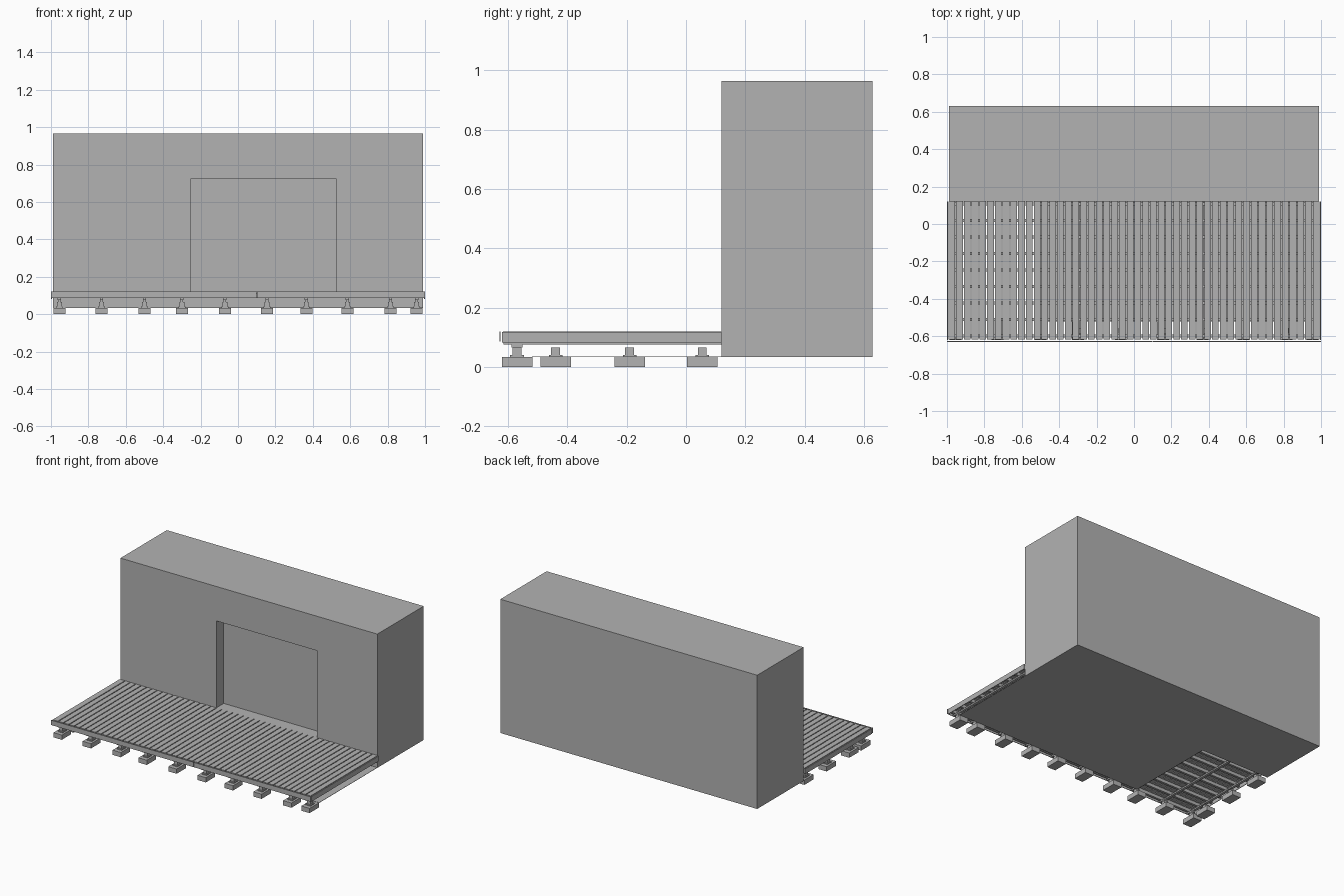
import bpy
import bmesh

cube = bpy.data.objects.get("Cube")
if cube:
    bpy.data.objects.remove(cube, do_unlink=True)

grey = bpy.data.materials.new("plain grey")
grey.use_nodes = True
grey.diffuse_color = (0.45, 0.45, 0.45, 1)
grey.node_tree.nodes["Principled BSDF"].inputs["Base Color"].default_value = (0.45, 0.45, 0.45, 1)


def finish(name, bm):
    mesh = bpy.data.meshes.new(name)
    bm.normal_update()
    bm.to_mesh(mesh)
    bm.free()
    mesh.materials.append(grey)
    obj = bpy.data.objects.new(name, mesh)
    bpy.context.collection.objects.link(obj)
    return obj


def add_box(bm, x, y, z):
    """Add a box spanning the (low, high) pairs x, y and z."""
    verts = bmesh.ops.create_cube(bm, size=1)["verts"]
    for v in verts:
        v.co = [a + (b - a) * (c + 0.5) for c, (a, b) in zip(v.co, (x, y, z))]


def boxes(name, spans):
    bm = bmesh.new()
    for span in spans:
        add_box(bm, *span)
    return finish(name, bm)


def around(centre, width):
    return (centre - width / 2, centre + width / 2)


# Building block with a shallow doorway recess
WALL = 0.12
building = boxes("building", [((-0.99, 0.99), (WALL, 0.63), (0.033, 0.965))])
cutter = boxes("doorway_cutter", [((-0.25, 0.525), (WALL - 0.1, WALL + 0.08), (0.12, 0.725))])
cutter.hide_render = True
cut = building.modifiers.new("doorway", "BOOLEAN")
cut.object = cutter
cut.solver = "EXACT"
bpy.context.view_layer.objects.active = building
building.select_set(True)
bpy.ops.object.modifier_apply(modifier=cut.name)
bpy.data.objects.remove(cutter, do_unlink=True)

# Slab beside the building, left open at one corner
boxes("ground_slab", [((-0.46, 0.99), (-0.52, WALL), (0.033, 0.035))])

# Deck boards running front to back
BOARDS = 48
pitch = 1.99 / BOARDS
boxes("deck_boards", [
    (around(-0.995 + (i + 0.5) * pitch, pitch - 0.006), (-0.618, WALL), (0.108, 0.12))
    for i in range(BOARDS)])

# Joists across the deck
boxes("deck_joists", [
    ((-0.99, 0.99), around(-0.6 + i * 0.0885, 0.016), (0.086, 0.108))
    for i in range(9)])

# Bearers over each line of footings
columns = [-0.955, -0.73, -0.5, -0.3, -0.07, 0.155, 0.365, 0.585, 0.815, 0.955]
boxes("deck_bearers", [(around(x, 0.018), (-0.615, WALL), (0.076, 0.086)) for x in columns])

# Edge boards: front in two lengths, one at each side
boxes("front_edge_board", [
    ((-1, 0.099), (-0.63, -0.626), (0.086, 0.12)),
    ((0.101, 1), (-0.63, -0.626), (0.086, 0.12))])
boxes("side_edge_boards", [
    (around(side * 0.9975, 0.004), (-0.62, WALL), (0.082, 0.117)) for side in (-1, 1)])

# Footings with adjustable posts: front row, then the open side
places = [(x, -0.57) for x in columns] + [(columns[0], y) for y in (-0.44, -0.19, 0.055)]
boxes("footings", [(around(x, 0.064), around(y, 0.103), (0, 0.033)) for x, y in places])
boxes("footing_posts", [
    span for x, y in places for span in (
        (around(x, 0.036), around(y, 0.046), (0.033, 0.04)),
        (around(x, 0.026), around(y, 0.03), (0.04, 0.065)))])
boxes("post_heads", [
    (around(x, 0.014), around(y, 0.036), (0.065, 0.076)) for x, y in places[:len(columns)]])
